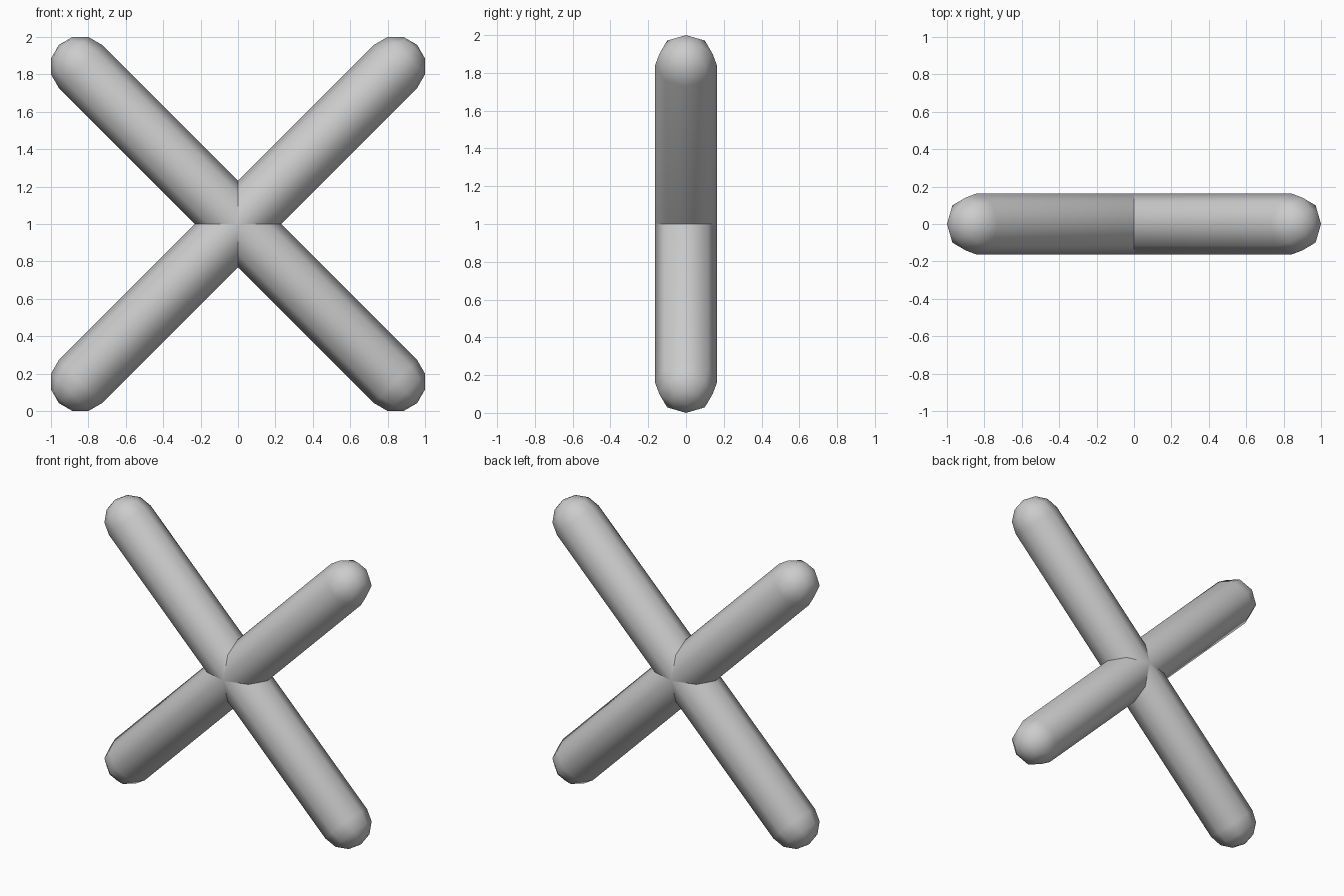
import bpy
import bmesh
from math import cos, sin, radians, sqrt
from mathutils import Matrix, Vector

RADIUS = 0.163
REACH = 0.8425 * sqrt(2)   # centre of the bar to the centre of each rounded end
SIDES = 8
CENTRE = Vector((0, 0, 1))

cube = bpy.data.objects.get("Cube")
if cube:
    bpy.data.objects.remove(cube, do_unlink=True)

grey = bpy.data.materials.new("light_grey")
grey.use_nodes = True
colour = (0.6, 0.6, 0.6, 1)
grey.diffuse_color = colour
grey.node_tree.nodes["Principled BSDF"].inputs["Base Color"].default_value = colour


def rounded_bar(name, tilt):
    """Capsule through the centre, leaning by tilt degrees about y."""
    bm = bmesh.new()
    # Half outline: one rounded end, straight side, other rounded end
    outline = []
    for end, angles in ((-1, range(-90, 1, 30)), (1, range(0, 91, 30))):
        for a in angles:
            x = RADIUS * cos(radians(a))
            z = end * REACH + RADIUS * sin(radians(a))
            outline.append(bm.verts.new((x, 0, z)))
    edges = [bm.edges.new(pair) for pair in zip(outline, outline[1:])]

    # Turn the outline around the bar's axis
    bmesh.ops.spin(bm, geom=outline + edges, cent=(0, 0, 0), axis=(0, 0, 1),
                   angle=radians(360), steps=SIDES)
    bmesh.ops.remove_doubles(bm, verts=bm.verts[:], dist=0.0005)
    bmesh.ops.recalc_face_normals(bm, faces=bm.faces[:])
    for face in bm.faces:
        face.smooth = True
    bm.transform(Matrix.Rotation(radians(tilt), 4, 'Y'))

    mesh = bpy.data.meshes.new(name)
    bm.to_mesh(mesh)
    bm.free()
    mesh.materials.append(grey)
    bar = bpy.data.objects.new(name, mesh)
    bar.location = CENTRE
    bpy.context.collection.objects.link(bar)
    return bar


# Two crossing bars
rounded_bar("rising_bar", 45)
rounded_bar("falling_bar", -45)
